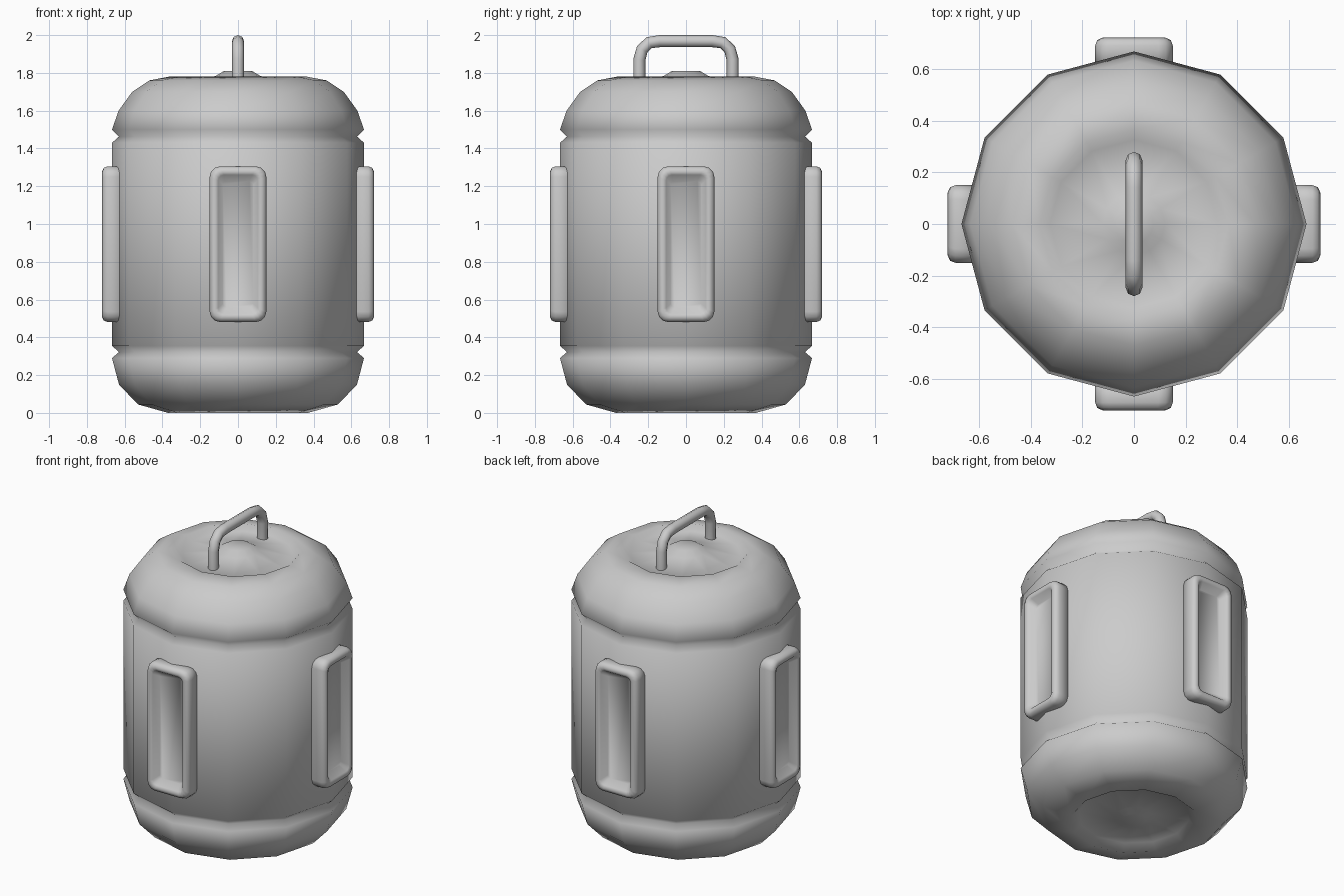
import bpy, bmesh, math
from mathutils import Matrix

if "Cube" in bpy.data.objects:
    bpy.data.objects.remove(bpy.data.objects["Cube"])


def finish(bm, name):
    bmesh.ops.recalc_face_normals(bm, faces=bm.faces)
    mesh = bpy.data.meshes.new(name)
    bm.to_mesh(mesh)
    bm.free()
    for p in mesh.polygons:
        p.use_smooth = True
    ob = bpy.data.objects.new(name, mesh)
    bpy.context.collection.objects.link(ob)
    return ob


def loft(bm, loops):
    """Skin a stack of equal-length point loops and cap both ends."""
    rings = [[bm.verts.new(p) for p in loop] for loop in loops]
    n = len(rings[0])
    for a, b in zip(rings, rings[1:]):
        for i in range(n):
            j = (i + 1) % n
            bm.faces.new((a[i], a[j], b[j], b[i]))
    bm.faces.new(rings[0])
    bm.faces.new(rings[-1])


# Twelve-sided canister body, turned from a profile of (radius, z)
SIDES = 12
profile = [
    (0.07, 0.01), (0.12, 0.025), (0.325, 0.04), (0.37, 0.0),
    (0.53, 0.045), (0.63, 0.15), (0.667, 0.29), (0.63, 0.322),
    (0.667, 0.355), (0.667, 1.43), (0.63, 1.463), (0.667, 1.50),
    (0.632, 1.60), (0.56, 1.70), (0.47, 1.76), (0.365, 1.78),
    (0.325, 1.75), (0.12, 1.783), (0.075, 1.81)]
bm = bmesh.new()
loft(bm, [[(r * math.cos(math.tau * i / SIDES), r * math.sin(math.tau * i / SIDES), z)
           for i in range(SIDES)] for r, z in profile])
finish(bm, "canister_body")


# Four raised side panels with a dished centre
def rounded_rect(hx, hz, r, y, zc, seg=3):
    pts = []
    for k, (sx, sz) in enumerate([(1, 1), (-1, 1), (-1, -1), (1, -1)]):
        for s in range(seg + 1):
            a = math.pi / 2 * (k + s / seg)
            pts.append((sx * (hx - r) + r * math.cos(a), -y,
                        zc + sz * (hz - r) + r * math.sin(a)))
    return pts


# (half width, half height, corner radius, distance from the axis)
panel_rings = [
    (0.15, 0.412, 0.055, 0.60), (0.15, 0.412, 0.055, 0.69),
    (0.142, 0.404, 0.05, 0.711), (0.122, 0.384, 0.04, 0.72),
    (0.105, 0.367, 0.03, 0.712), (0.08, 0.335, 0.02, 0.672)]
for k, side in enumerate(["front", "right", "back", "left"]):
    bm = bmesh.new()
    loft(bm, [rounded_rect(hx, hz, r, y, 0.893) for hx, hz, r, y in panel_rings])
    bm.transform(Matrix.Rotation(k * math.pi / 2, 4, 'Z'))
    finish(bm, side + "_panel")

# Bent tube carrying handle
half = [(0.247, 1.74), (0.247, 1.87), (0.232, 1.925), (0.195, 1.96), (0.14, 1.968)]
path = half + [(-y, z) for y, z in reversed(half)]
curve = bpy.data.curves.new("carry_handle", 'CURVE')
curve.dimensions = '3D'
curve.bevel_depth = 0.032
curve.bevel_resolution = 2
curve.use_fill_caps = True
spline = curve.splines.new('POLY')
spline.points.add(len(path) - 1)
for pt, (y, z) in zip(spline.points, path):
    pt.co = (0, y, z, 1)
handle = bpy.data.objects.new("carry_handle", curve)
bpy.context.collection.objects.link(handle)
bpy.context.view_layer.objects.active = handle
handle.select_set(True)
bpy.ops.object.convert(target='MESH')
bpy.ops.object.shade_smooth_by_angle(angle=math.radians(60))
